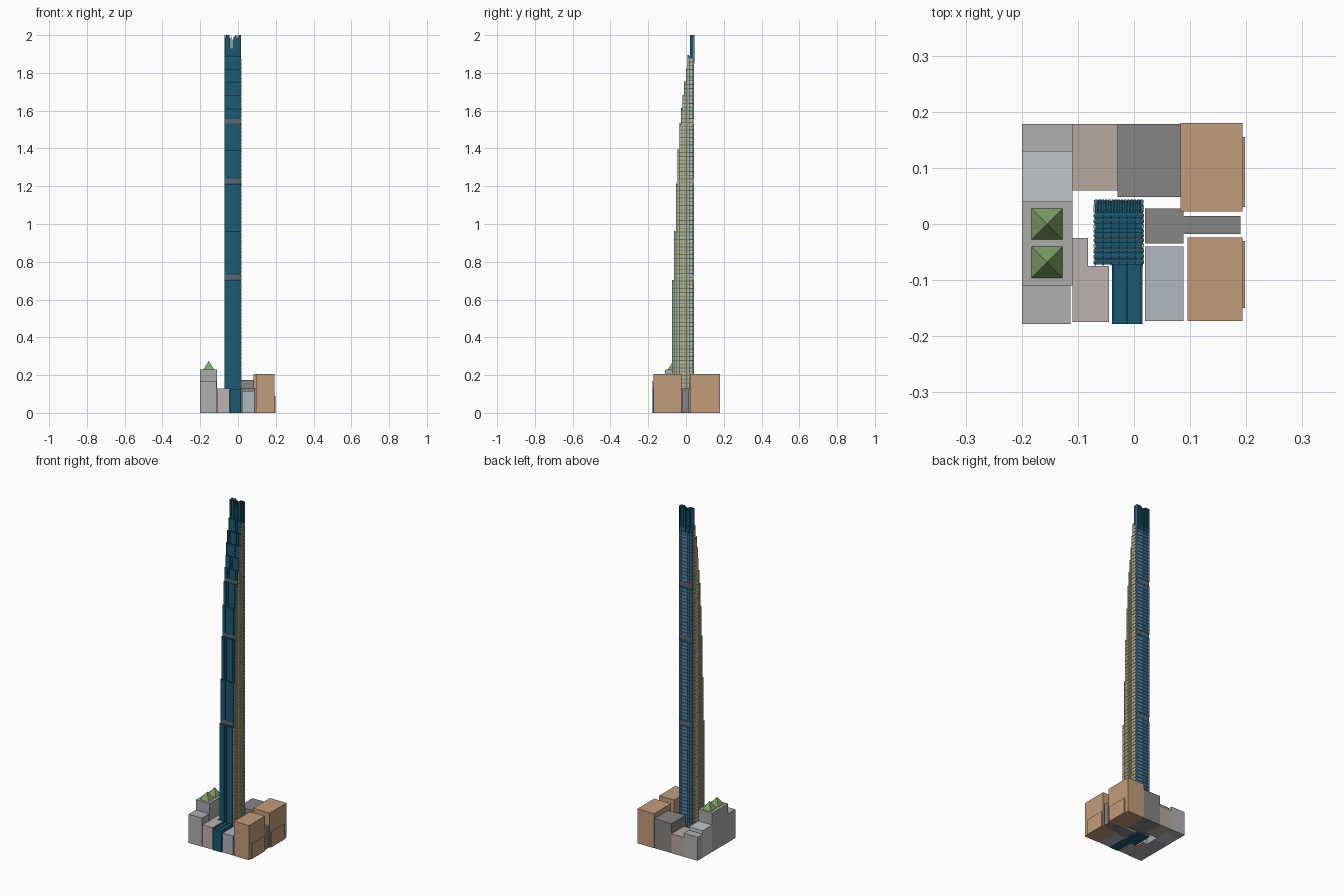
import bpy, bmesh, random
from mathutils import Matrix, Vector

if "Cube" in bpy.data.objects:
    bpy.data.objects.remove(bpy.data.objects["Cube"])

random.seed(4)
mats = {}


def material(hexcol):
    if hexcol not in mats:
        m = bpy.data.materials.new("col_" + hexcol)
        c = [int(hexcol[i:i + 2], 16) / 255 for i in (0, 2, 4)]
        m.diffuse_color = [((v + 0.055) / 1.055) ** 2.4 for v in c] + [1]
        m.use_nodes = True
        m.node_tree.nodes["Principled BSDF"].inputs["Base Color"].default_value = m.diffuse_color
        mats[hexcol] = m
    return mats[hexcol]


def finish(bm, name, col):
    me = bpy.data.meshes.new(name)
    bm.to_mesh(me)
    bm.free()
    ob = bpy.data.objects.new(name, me)
    bpy.context.collection.objects.link(ob)
    me.materials.append(material(col))
    return ob


def boxes(name, col, items):
    """One object from many boxes given as (x0, x1, y0, y1, z0, z1)."""
    bm = bmesh.new()
    for x0, x1, y0, y1, z0, z1 in items:
        mat = Matrix.Translation(((x0 + x1) / 2, (y0 + y1) / 2, (z0 + z1) / 2))
        mat = mat @ Matrix.Diagonal((x1 - x0, y1 - y0, z1 - z0, 1))
        bmesh.ops.create_cube(bm, size=1, matrix=mat)
    return finish(bm, name, col)


# Surrounding city block
boxes("left_front_block", "B0B0B0", [(-.2, -.113, -.178, -.11, 0, .17)])
boxes("left_main_block", "ACACAC", [(-.2, -.11, -.11, .04, 0, .23)])
boxes("left_light_block", "C3C7CA", [(-.2, -.11, .04, .13, 0, .16)])
boxes("left_back_block", "B0B0B0", [(-.2, -.11, .13, .178, 0, .14)])
boxes("back_tan_block", "B7AA9E", [(-.11, -.029, .06, .178, 0, .115)])
boxes("back_dark_block", "878383", [(-.029, .083, .048, .178, 0, .175)])
boxes("middle_dark_block", "878383", [(.02, .088, -.035, .028, 0, .13),
                                      (.088, .19, -.018, .014, 0, .13)])
boxes("front_bluegrey_block", "AFB7C1", [(.02, .088, -.173, -.04, 0, .115)])
boxes("front_pink_block", "BEB1B1", [(-.11, -.045, -.175, -.075, 0, .13),
                                     (-.11, -.082, -.075, -.025, 0, .13)])
boxes("right_back_block", "C39C7B", [(.083, .193, .022, .18, 0, .205),
                                     (.193, .198, .03, .155, 0, .09)])
boxes("right_front_block", "C39C7B", [(.095, .193, -.173, -.024, 0, .205),
                                      (.193, .198, -.15, -.03, 0, .09)])

# Green pyramid roofs
for i, y in enumerate((0, -.068)):
    bm = bmesh.new()
    bmesh.ops.create_cone(bm, cap_ends=True, segments=4, radius1=.028 * 2 ** .5, radius2=0,
                          depth=.045, matrix=Matrix.Translation((-.155, y, .2525)) @
                          Matrix.Rotation(.785398, 4, 'Z'))
    finish(bm, "pyramid_roof_%d" % (i + 1), "7FA468")

# Tower: front setbacks as (front y, top z)
steps = [(-.072, .70), (-.062, .96), (-.052, 1.21), (-.042, 1.39), (-.033, 1.53), (-.024, 1.61),
         (-.016, 1.68), (-.008, 1.75), (.001, 1.82), (.011, 1.89)]
XC, HALF, BACK, FLOOR = -.027, .042, .043, .02
bands = [(.705, .73), (1.215, 1.237), (1.53, 1.555)]
fronts = [s[0] for s in steps] + [.020]
TEAL, CREAM, BLUE = "19586F", "C4BE97", "5584A8"


def banded(z0, z1):
    return any(z0 < b and z1 > a for a, b in bands)


# Glass core, one slab per setback
boxes("glass_core", TEAL,
      [(XC - HALF, XC + HALF, y, fronts[i + 1] if i < 9 else .040, 0, z)
       for i, (y, z) in enumerate(steps)])
boxes("entrance_hall", TEAL, [(-.037, .013, -.178, -.07, 0, .125)])
boxes("entrance_ribs", TEAL, [(x, x + .003, -.178, -.072, 0, .128)
                              for x in (-.039, -.0135, .012)])

# Front mullions running up every setback
mullions = []
for i, (y, z) in enumerate(steps):
    z0 = steps[i - 1][1] if i else 0
    for k in range(7):
        x = XC - HALF + 2 * HALF * k / 6
        mullions.append((x - .0013, x + .0013, y - .002, y + .004, z0, z + .004))
boxes("front_mullions", "1F6681", mullions)

# Side pilasters in floor-high pieces
pil, edge = [], []
for i, (y, z) in enumerate(steps):
    w = fronts[i + 1] - y
    for k in range(round(z / FLOOR)):
        z0 = k * FLOOR
        for s in (-1, 1):
            a, b = sorted((XC + s * HALF * .97, XC + s * .045))
            pil.append((a, b, y + .0005, y + w * .68, z0, z0 + FLOOR * .8))
    for s in (-1, 1):
        a, b = sorted((XC + s * HALF * .97, XC + s * .0435))
        edge.append((a, b, y + w * .3, y + w * .95, 0, z))
for k in range(int(1.89 / FLOOR)):
    for s in (-1, 1):
        a, b = sorted((XC + s * HALF * .97, XC + s * .045))
        pil.append((a, b, .0215, .034, k * FLOOR, k * FLOOR + FLOOR * .8))
boxes("side_pilasters", CREAM, pil)
boxes("side_pilaster_backing", "8F8A6C", edge)

# Rear glass panels, open at the mechanical bands
panels = []
for k in range(94):
    z0 = k * FLOOR
    if banded(z0, z0 + FLOOR):
        continue
    for c in range(6):
        w = 2 * HALF / 6
        x = XC - HALF + c * w
        panels.append((x + .0008, x + w - .0008, .038, BACK, z0, z0 + FLOOR * .85))
boxes("rear_glass_panels", BLUE, panels)
boxes("rear_corner_strips", BLUE, [(x - .002, x + .002, .036, BACK, z0, z1)
                                   for x in (XC - HALF, XC + HALF)
                                   for z0, z1 in ((0, .705), (.73, 1.215), (1.237, 1.53), (1.555, 2))])

# Grey mechanical floors
belts = []
for a, b in bands:
    y = next(f for f, t in steps if t > a + .01)
    belts.append((XC - HALF - .001, XC + HALF + .001, y - .0025, .041, a, b))
boxes("mechanical_floors", "5E6670", belts)

# Open crown of blades, lower towards the middle
blades = []
N = 15
for k in range(N):
    t = k / (N - 1) * 2 - 1
    x = XC + t * (HALF - .002)
    top = 2.0 if abs(t) > .3 else 2.0 - random.uniform(.0, .06)
    blades.append((x - .0021, x + .0021, .020, BACK + .001, 1.85, top))
blades.append((XC - HALF, XC + HALF, .024, .038, 1.88, 1.93))
for s in (-1, 1):
    a, b = sorted((XC + s * HALF * .45, XC + s * HALF))
    blades.append((a, b, .026, .037, 1.93, 1.985))
boxes("crown_blades", TEAL, blades)
